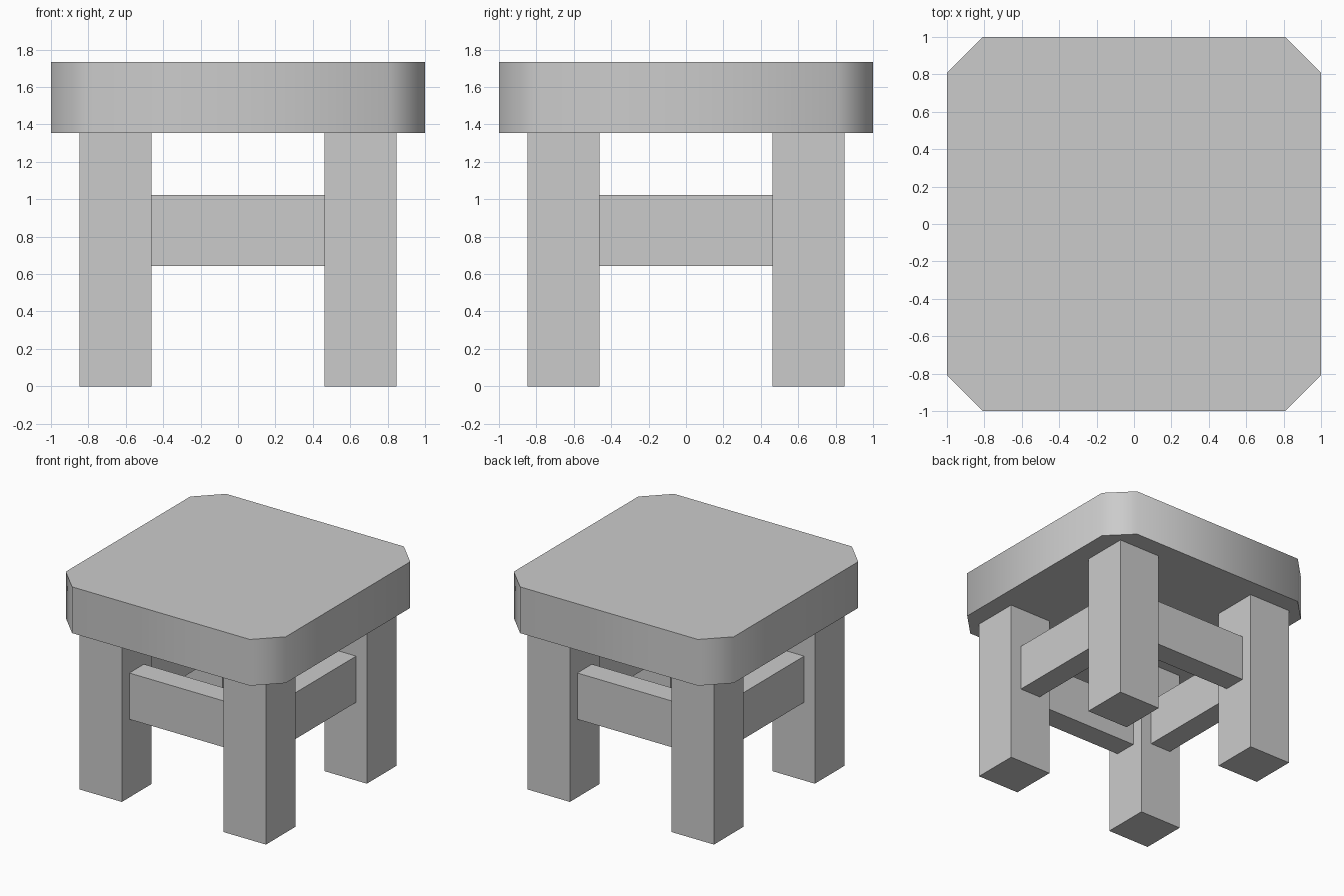
import bpy, bmesh, math
from mathutils import Vector

if "Cube" in bpy.data.objects:
    bpy.data.objects.remove(bpy.data.objects["Cube"])


def add_object(name, bm):
    mesh = bpy.data.meshes.new(name)
    bm.to_mesh(mesh)
    bm.free()
    obj = bpy.data.objects.new(name, mesh)
    bpy.context.collection.objects.link(obj)
    return obj


def add_box(name, center, size):
    bm = bmesh.new()
    bmesh.ops.create_cube(bm, size=1)
    bmesh.ops.scale(bm, vec=Vector(size), verts=bm.verts)
    obj = add_object(name, bm)
    obj.location = center
    return obj


# Seat: square slab with chamfered corners, sides smooth around the corners
bm = bmesh.new()
bmesh.ops.create_cube(bm, size=1)
bmesh.ops.scale(bm, vec=Vector((2, 2, 0.38)), verts=bm.verts)
upright = [e for e in bm.edges if abs(e.verts[0].co.z - e.verts[1].co.z) > 0.1]
bmesh.ops.bevel(bm, geom=upright, offset=0.192, offset_type='OFFSET',
                segments=1, affect='EDGES')
seat = add_object("seat", bm)
seat.location.z = 1.543
bpy.context.view_layer.objects.active = seat
seat.select_set(True)
bpy.ops.object.shade_smooth_by_angle(angle=math.radians(60))

# Four square legs
leg_center, leg_width, leg_height = 0.655, 0.385, 1.353
for y, depth in ((-1, "front"), (1, "back")):
    for x, side in ((-1, "left"), (1, "right")):
        add_box(f"{depth}_{side}_leg",
                (x * leg_center, y * leg_center, leg_height / 2),
                (leg_width, leg_width, leg_height))

# Four rails between the legs, half as thick as a leg
span, thick, height, rail_z = 0.925, 0.19, 0.38, 0.832
for s, depth, side in ((-1, "front", "left"), (1, "back", "right")):
    add_box(f"{depth}_rail", (0, s * leg_center, rail_z), (span, thick, height))
    add_box(f"{side}_rail", (s * leg_center, 0, rail_z), (thick, span, height))
